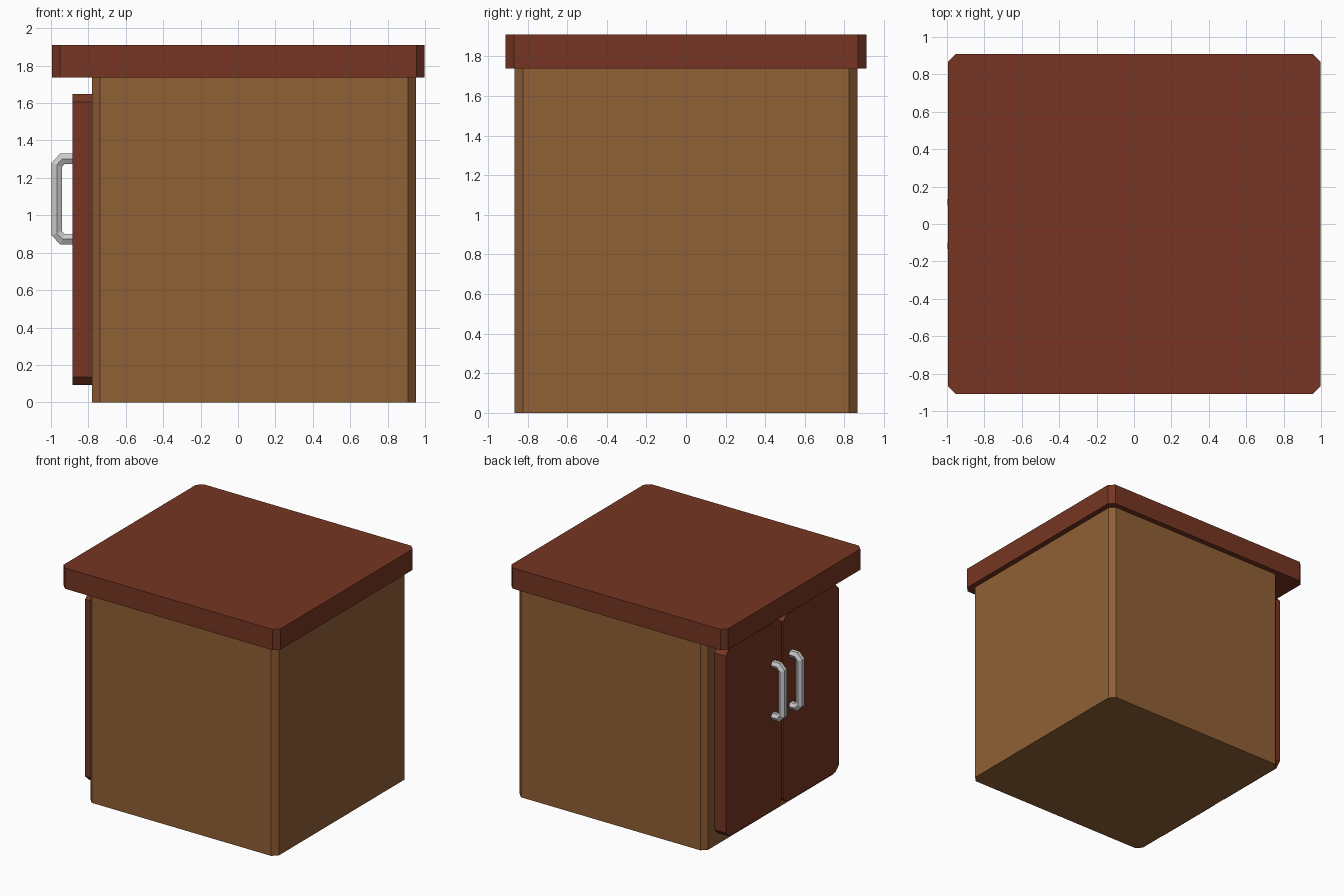
import bpy, bmesh
from mathutils import Vector
from math import cos, sin, radians

if "Cube" in bpy.data.objects:
    bpy.data.objects.remove(bpy.data.objects["Cube"])


def material(name, rgb):
    m = bpy.data.materials.new(name)
    m.diffuse_color = (*rgb, 1)
    m.use_nodes = True
    m.node_tree.nodes["Principled BSDF"].inputs["Base Color"].default_value = m.diffuse_color
    return m


body_wood = material("body_wood", (0.28, 0.115, 0.036))
red_wood = material("red_wood", (0.18, 0.036, 0.016))


def finish(bm, name, mat=None):
    bmesh.ops.recalc_face_normals(bm, faces=bm.faces)
    mesh = bpy.data.meshes.new(name)
    bm.to_mesh(mesh)
    bm.free()
    if mat:
        mesh.materials.append(mat)
    ob = bpy.data.objects.new(name, mesh)
    bpy.context.collection.objects.link(ob)
    return ob


def panel(name, lo, hi, axis, mat, chamfer=0.043):
    """Box whose four edges parallel to the given axis are chamfered."""
    lo, hi = Vector(lo), Vector(hi)
    bm = bmesh.new()
    bmesh.ops.create_cube(bm, size=1)
    for v in bm.verts:
        v.co = (lo + hi) / 2 + v.co * (hi - lo)
    edges = []
    for e in bm.edges:
        d = (e.verts[0].co - e.verts[1].co).normalized()
        if abs(d[axis]) > 0.9:
            edges.append(e)
    bmesh.ops.bevel(bm, geom=edges, offset=chamfer, segments=1, affect='EDGES')
    return finish(bm, name, mat)


def handle(name, y):
    """Hexagonal bar swept along a C-shaped path in the XZ plane."""
    half = [(-0.875, 0.215), (-0.938, 0.215), (-0.969, 0.183)]
    path = [Vector((x, 0, 1.087 + z)) for x, z in half]
    path += [Vector((x, 0, 1.087 - z)) for x, z in reversed(half)]
    r = 0.0323
    bm = bmesh.new()
    rings = []
    for i, p in enumerate(path):
        a = (p - path[i - 1]).normalized() if i else (path[1] - p).normalized()
        b = (path[i + 1] - p).normalized() if i < len(path) - 1 else a
        t = (a + b).normalized()
        n = Vector((t.z, 0, -t.x)) / t.dot(a)   # mitred side direction
        rings.append([bm.verts.new(p + n * (r * sin(radians(60 * k)))
                                   + Vector((0, y + r * cos(radians(60 * k)), 0)))
                      for k in range(6)])
    for q, s in zip(rings, rings[1:]):
        for k in range(6):
            j = (k + 1) % 6
            bm.faces.new((q[k], q[j], s[j], s[k]))
    bm.faces.new(rings[0])
    bm.faces.new(rings[-1])
    return finish(bm, name)


# cabinet body and overhanging top
panel("cabinet_body", (-0.78, -0.865, 0), (0.953, 0.865, 1.74), 2, body_wood)
panel("cabinet_top", (-0.995, -0.91, 1.738), (0.998, 0.91, 1.91), 2, red_wood)

# pair of doors with handles on the -x side
for side, s in (("left", 1), ("right", -1)):
    y0, y1 = sorted((s * 0.012, s * 0.742))
    panel(side + "_door", (-0.885, y0, 0.092), (-0.779, y1, 1.648), 0, red_wood)
    handle(side + "_handle", s * 0.117)
